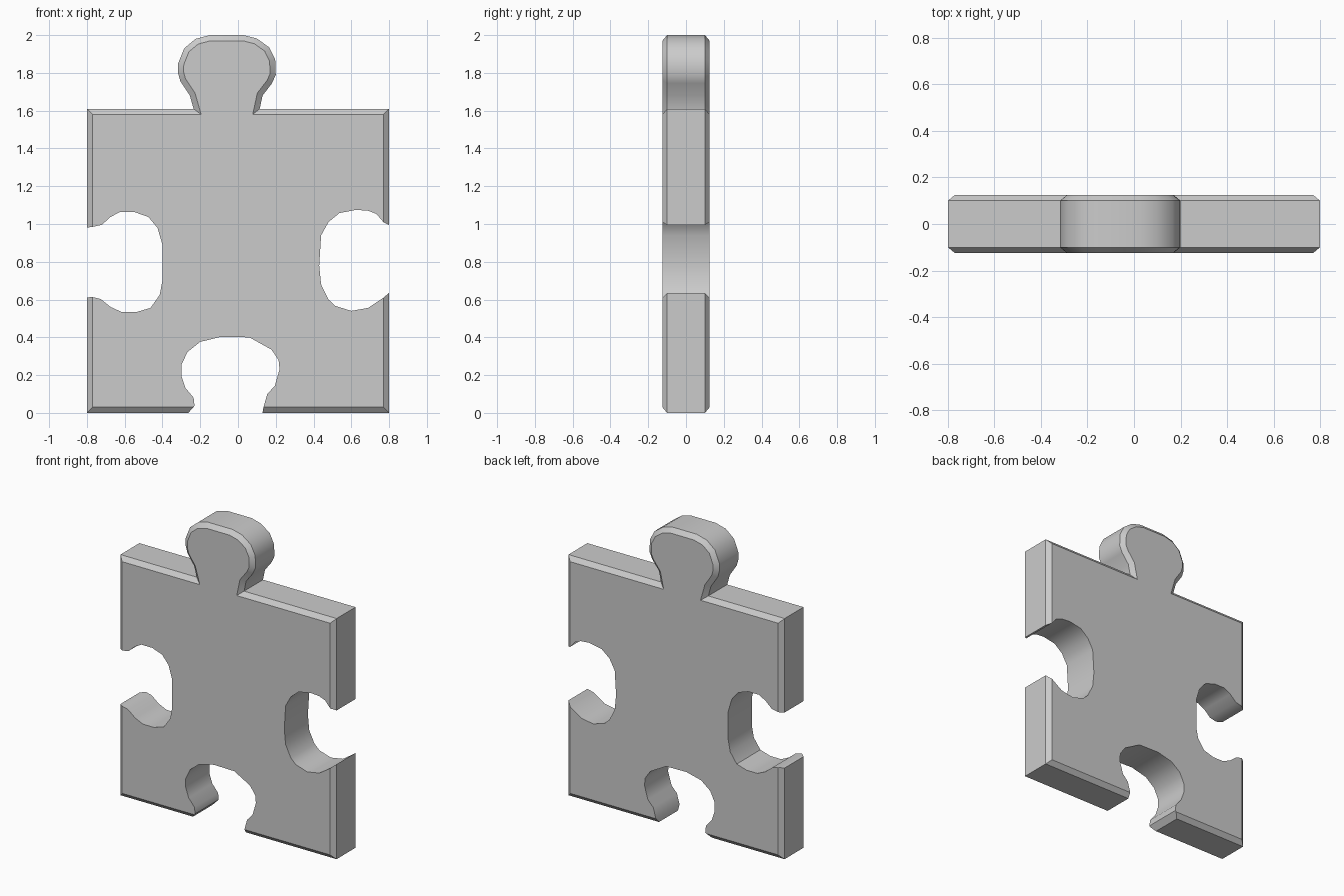
import bpy, bmesh
from mathutils import Vector

if "Cube" in bpy.data.objects:
    bpy.data.objects.remove(bpy.data.objects["Cube"])

HALF, FLAT, INSET = 0.125, 0.10, 0.03   # half thickness, start of chamfer, chamfer inset


def inset_outline(pts, d):
    """Mitred inward offset of a clockwise (x, z) outline."""
    out = []
    for i, p in enumerate(pts):
        p = Vector(p)
        a = (p - Vector(pts[i - 1])).normalized()
        b = (Vector(pts[(i + 1) % len(pts)]) - p).normalized()
        na, nb = Vector((a.y, -a.x)), Vector((b.y, -b.x))
        out.append(p + (na + nb) * d / (1 + na.dot(nb)))
    return out


def loft(name, rings):
    """Solid from (outline, y) rings, capped at both ends."""
    bm = bmesh.new()
    loops = [[bm.verts.new((p[0], y, p[1])) for p in pts] for pts, y in rings]
    n = len(loops[0])
    for a, b in zip(loops, loops[1:]):
        for i in range(n):
            j = (i + 1) % n
            bm.faces.new((a[i], a[j], b[j], b[i]))
    bm.faces.new(loops[0])
    bm.faces.new(loops[-1][::-1])
    bmesh.ops.recalc_face_normals(bm, faces=bm.faces)
    mesh = bpy.data.meshes.new(name)
    bm.to_mesh(mesh)
    bm.free()
    obj = bpy.data.objects.new(name, mesh)
    bpy.context.collection.objects.link(obj)
    return obj


# Square body with the rounded tab on top, one clockwise outline
tab = [(-.235, 1.61), (-.255, 1.68), (-.305, 1.755), (-.318, 1.80), (-.317, 1.85),
       (-.285, 1.93), (-.225, 1.98), (-.15, 2.0), (.03, 2.0), (.10, 1.982),
       (.165, 1.935), (.197, 1.87), (.20, 1.79), (.18, 1.745), (.13, 1.68), (.115, 1.61)]
outline = [(-.8, 0), (-.8, 1.61)] + tab + [(.8, 1.61), (.8, 0)]
inner = inset_outline(outline, INSET)
piece = loft("puzzle_piece", [(inner, -HALF), (outline, -FLAT), (outline, FLAT), (inner, HALF)])

# Sockets cut straight through the bottom, left and right edges
sockets = {
    "bottom_socket": [(-.29, -.03), (-.23, .037), (-.235, .08), (-.278, .132), (-.30, .196),
                      (-.30, .254), (-.267, .323), (-.20, .376), (-.09, .403), (.06, .40),
                      (.177, .335), (.215, .28), (.22, .23), (.195, .143), (.155, .10),
                      (.135, .03), (.125, -.03)],
    "left_socket": [(-.83, .605), (-.775, .614), (-.727, .603), (-.675, .561), (-.616, .534),
                    (-.537, .534), (-.463, .556), (-.415, .624), (-.40, .70), (-.40, .89),
                    (-.426, .979), (-.474, 1.037), (-.548, 1.063), (-.627, 1.063),
                    (-.675, 1.037), (-.722, .995), (-.775, .984), (-.83, .978)],
    "right_socket": [(.83, .98), (.77, 1.01), (.733, 1.053), (.69, 1.07), (.627, 1.075),
                     (.537, 1.058), (.479, 1.01), (.44, .94), (.43, .78), (.44, .68),
                     (.479, .60), (.516, .566), (.60, .54), (.69, .556), (.77, .61), (.83, .66)],
}
bpy.context.view_layer.objects.active = piece
piece.select_set(True)
for name, pts in sockets.items():
    cutter = loft(name, [(pts, -0.3), (pts, 0.3)])
    cutter.hide_render = True
    mod = piece.modifiers.new(name, 'BOOLEAN')
    mod.operation, mod.solver, mod.object = 'DIFFERENCE', 'EXACT', cutter
    bpy.ops.object.modifier_apply(modifier=name)
    bpy.data.objects.remove(cutter)

# Smooth curved walls, crisp chamfers
bpy.ops.object.shade_smooth_by_angle(angle=0.6)
